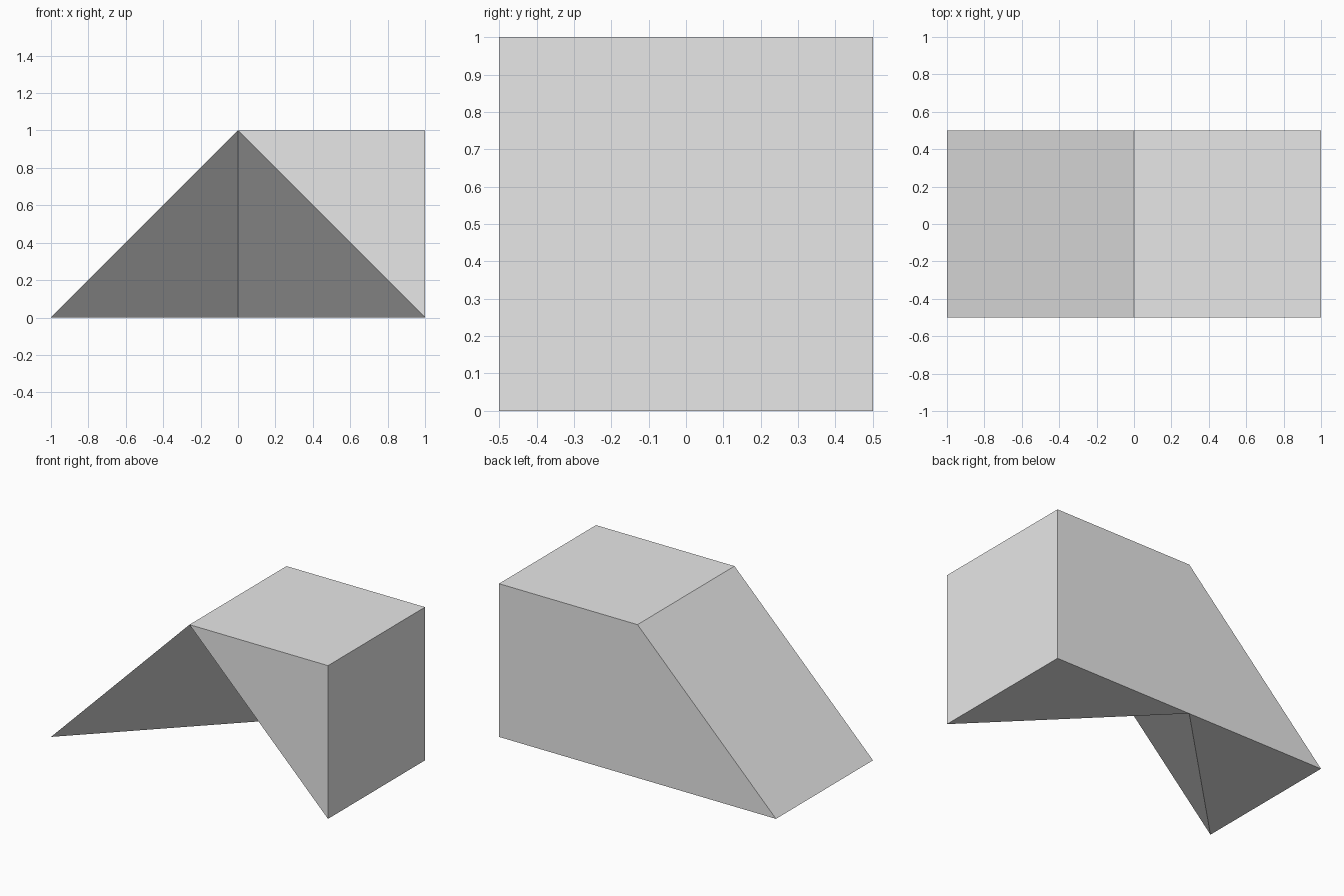
import bpy
import bmesh

cube = bpy.data.objects.get("Cube")
if cube:
    bpy.data.objects.remove(cube, do_unlink=True)

# Plain grey for the whole block
grey = bpy.data.materials.new("light_grey")
grey.use_nodes = True
colour = (0.8, 0.8, 0.8, 1)
grey.diffuse_color = colour
grey.node_tree.nodes["Principled BSDF"].inputs["Base Color"].default_value = colour

# Side outline: a square with a ramp on its -x side
PROFILE = [(-1, 0), (1, 0), (1, 1), (0, 1)]
HALF = 0.5

bm = bmesh.new()
front = [bm.verts.new((x, -HALF, z)) for x, z in PROFILE]
back = [bm.verts.new((x, HALF, z)) for x, z in PROFILE]
ramp_foot, block_foot, block_top, ridge = front
ramp_back, block_back = back[:2]
notch = bm.verts.new((0, HALF, 0))  # where the hollow meets the back edge

# Outer walls, top and ramp
for i in range(1, len(PROFILE)):
    j = (i + 1) % len(PROFILE)
    bm.faces.new((front[i], front[j], back[j], back[i]))
bm.faces.new((ramp_back, notch, *back[1:]))
bm.faces.new((ridge, block_foot, block_top))

# Two sloping faces of the hollow and the remaining underside
bm.faces.new((ramp_foot, ridge, notch))
bm.faces.new((ridge, block_foot, notch))
bm.faces.new((ramp_foot, notch, ramp_back))
bm.faces.new((notch, block_foot, block_back))

bmesh.ops.recalc_face_normals(bm, faces=bm.faces)
mesh = bpy.data.meshes.new("notched_ramp_block")
bm.to_mesh(mesh)
bm.free()
mesh.materials.append(grey)
block = bpy.data.objects.new("notched_ramp_block", mesh)
bpy.context.collection.objects.link(block)
